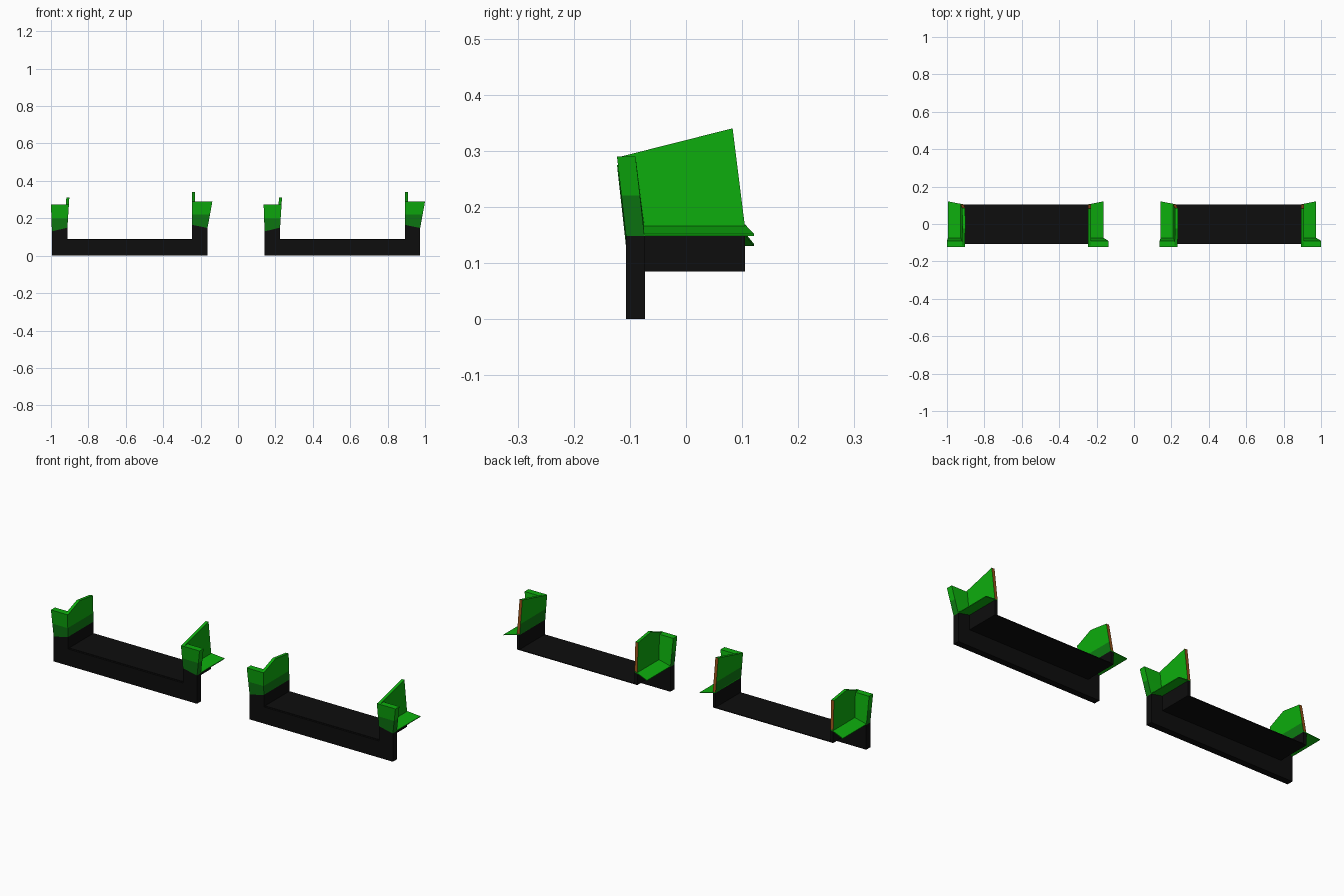
import bpy, bmesh
from mathutils import Vector

cube = bpy.data.objects.get("Cube")
if cube:
    bpy.data.objects.remove(cube, do_unlink=True)


def material(name, rgb):
    m = bpy.data.materials.new(name)
    m.use_nodes = True
    m.diffuse_color = (*rgb, 1)
    m.node_tree.nodes["Principled BSDF"].inputs["Base Color"].default_value = (*rgb, 1)
    return m


BLACK = material("black", (0.004, 0.004, 0.004))
GREEN = material("bright green", (0.004, 0.42, 0.004))
DARK = material("dark green", (0.004, 0.2, 0.006))
RUST = material("rust orange", (0.3, 0.08, 0.01))


def slab(name, outline, offset, mats, shift, band=None, rule=None):
    """Extrude a planar outline by an offset; optionally cut it at a height and colour faces by rule."""
    bm = bmesh.new()
    face = bm.faces.new([bm.verts.new(p) for p in outline])
    ext = bmesh.ops.extrude_face_region(bm, geom=[face], use_keep_orig=True)
    moved = [v for v in ext["geom"] if isinstance(v, bmesh.types.BMVert)]
    bmesh.ops.translate(bm, verts=moved, vec=Vector(offset))
    bmesh.ops.recalc_face_normals(bm, faces=bm.faces)
    if band:
        bmesh.ops.bisect_plane(bm, geom=bm.verts[:] + bm.edges[:] + bm.faces[:],
                               plane_co=(0, 0, band), plane_no=(0, 0, 1))
    bm.normal_update()
    if rule:
        for f in bm.faces:
            f.material_index = rule(f.normal, f.calc_center_median().z)
    mesh = bpy.data.meshes.new(name)
    bm.to_mesh(mesh)
    bm.free()
    for m in mats:
        mesh.materials.append(m)
    obj = bpy.data.objects.new(name, mesh)
    obj.location.x = shift
    bpy.context.collection.objects.link(obj)


FRONT, BACK, DEPTH = -0.107, 0.105, 0.033


def pocket(name, shift, side, x_in, lean, x_out, x_top, z_in, z_out, band, z_tab, ridge):
    """Open corner pocket: black web, green side wall, front tab and floor."""
    thick = 0.016 * side
    # black web under the side wall
    slab(name + "_web", [(x_in, FRONT + 0.01, 0.085), (x_in, BACK, 0.085),
                         (x_in, BACK, z_in), (x_in, FRONT + 0.01, z_in)],
         (thick, 0, 0), [BLACK], shift)

    # side wall with a sloping top
    def wall_x(z):
        return x_in + lean * (z - z_in) / (z_tab - z_in)
    profile = [(-0.08, z_in), (BACK, z_in)] + ridge + [(-0.115, z_tab)]
    slab(name + "_side_wall", [(wall_x(z), y, z) for y, z in profile],
         (thick, 0, 0), [GREEN, DARK, RUST], shift, band,
         lambda n, z: 2 if n.y > 0.7 else int(z < band and n.x * side < 0.5))

    # front tab, flaring forward and outward
    slab(name + "_front_tab", [(x_in, FRONT, z_in), (x_out, FRONT, z_out),
                               (x_top, -0.123, z_tab), (x_in + lean, -0.123, z_tab)],
         (0, DEPTH, 0), [GREEN, DARK], shift, band,
         lambda n, z: int(z < band and n.y < 0.5))

    # floor sloping down and outward
    slab(name + "_floor", [(x_in, FRONT + 0.01, z_in), (x_out, FRONT + 0.01, z_out),
                           (x_out, 0.121, z_out), (x_in, BACK, z_in)],
         (0, 0, 0.004), [GREEN], shift)


for label, shift in (("right", 0), ("left", 1.137)):
    # front bar with raised ends
    bar = [(-0.995, 0), (-0.163, 0), (-0.163, 0.148), (-0.245, 0.165),
           (-0.245, 0.087), (-0.912, 0.087), (-0.912, 0.15), (-0.995, 0.13)]
    slab(label + "_front_bar", [(x, FRONT, z) for x, z in bar],
         (0, DEPTH + 0.001, 0), [BLACK], shift)
    # thin shelf plate between the pockets
    slab(label + "_shelf", [(-0.915, FRONT + 0.01, 0.085), (-0.24, FRONT + 0.01, 0.085),
                            (-0.24, BACK, 0.085), (-0.915, BACK, 0.085)],
         (0, 0, 0.004), [BLACK], shift)
    pocket(label + "_inner_pocket" if shift == 0 else label + "_outer_pocket", shift, 1,
           -0.245, 0, -0.163, -0.137, 0.165, 0.148, 0.22, 0.29, [(0.083, 0.34)])
    pocket(label + "_outer_pocket" if shift == 0 else label + "_inner_pocket", shift, -1,
           -0.912, 0.008, -0.995, -1.0, 0.15, 0.13, 0.2, 0.275,
           [(0.085, 0.297), (-0.025, 0.312)])
